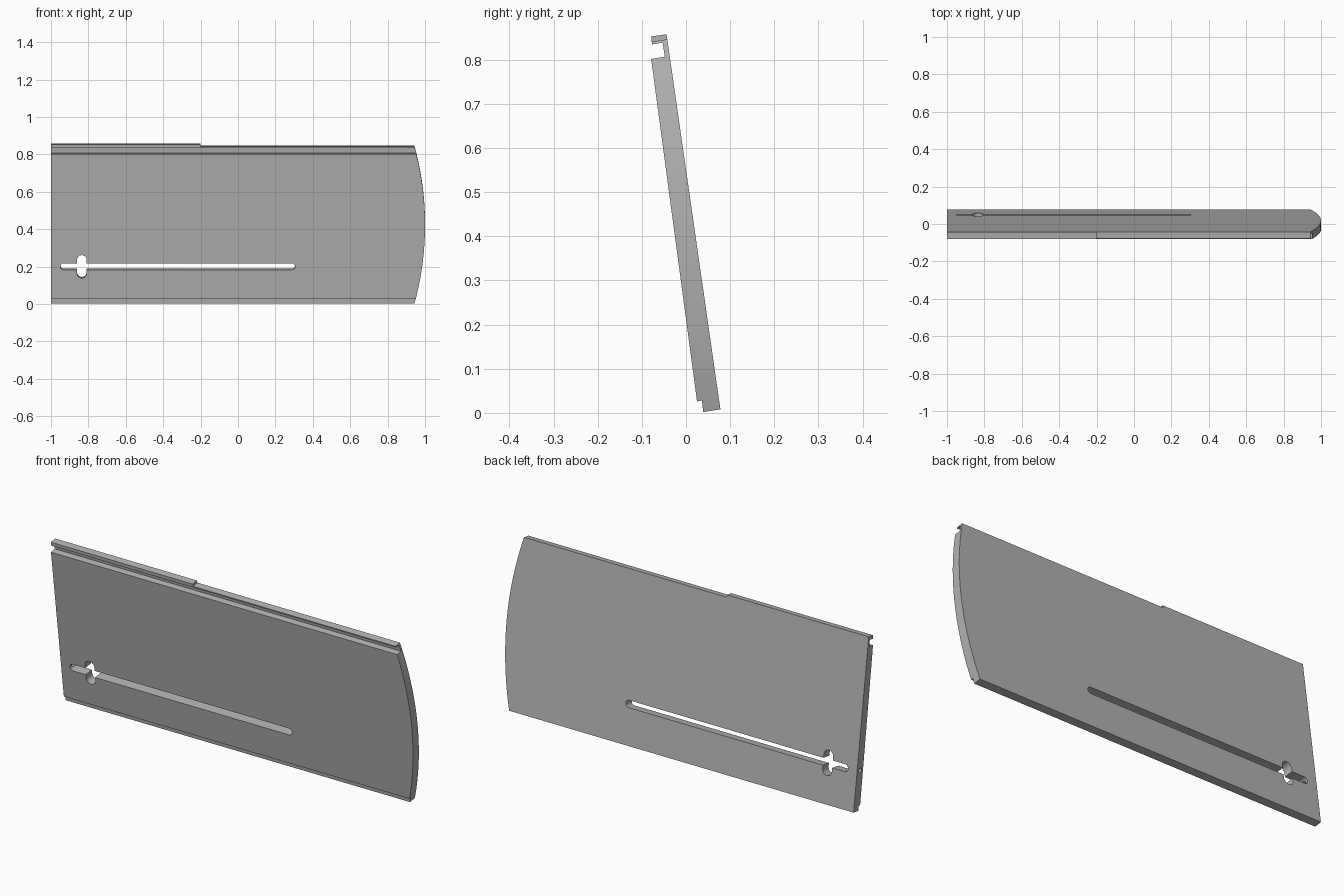
import bpy, bmesh
from math import sin, cos, pi, asin, radians
from mathutils import Matrix, Vector

cube = bpy.data.objects.get("Cube")
if cube:
    bpy.data.objects.remove(cube)

TILT = radians(8.1)

grey = bpy.data.materials.new("plain_grey")
grey.use_nodes = True
colour = (0.45, 0.45, 0.45, 1)
grey.diffuse_color = colour
grey.node_tree.nodes["Principled BSDF"].inputs["Base Color"].default_value = colour


def prism(name, start, sweep):
    """Solid made by sweeping a closed outline along a vector."""
    bm = bmesh.new()
    face = bm.faces.new([bm.verts.new(p) for p in start])
    ext = bmesh.ops.extrude_face_region(bm, geom=[face])
    moved = [v for v in ext["geom"] if isinstance(v, bmesh.types.BMVert)]
    bmesh.ops.translate(bm, verts=moved, vec=sweep)
    bmesh.ops.recalc_face_normals(bm, faces=bm.faces)
    mesh = bpy.data.meshes.new(name)
    bm.to_mesh(mesh)
    bm.free()
    obj = bpy.data.objects.new(name, mesh)
    bpy.context.collection.objects.link(obj)
    mesh.materials.append(grey)
    return obj


def tilted_prism(name, outline, pivot, depth=0.2):
    """Prism through the panel, square to its leaning face."""
    obj = prism(name, [(x, -depth, z) for x, z in outline], Vector((0, 2 * depth, 0)))
    obj.data.transform(Matrix.Translation(pivot) @ Matrix.Rotation(TILT, 4, "X"))
    return obj


def stadium(half_len, r, upright=False, cx=0.0, n=12):
    pts = []
    for side, base in ((1, -pi / 2), (-1, pi / 2)):
        for i in range(n + 1):
            a = base + pi * i / n
            pts.append((side * (half_len - r) + r * cos(a), r * sin(a)))
    if upright:
        pts = [(-z, x) for x, z in pts]
    return [(x + cx, z) for x, z in pts]


def boolean(target, cutter, operation="DIFFERENCE"):
    cutter.hide_render = True
    mod = target.modifiers.new(cutter.name, "BOOLEAN")
    mod.operation = operation
    mod.solver = "EXACT"
    mod.object = cutter
    bpy.context.view_layer.objects.active = target
    bpy.ops.object.modifier_apply(modifier=mod.name)
    bpy.data.objects.remove(cutter)


# Leaning panel: section with bottom rebate, top groove and lip
section = [(0.078, 0.008), (0.039, 0.002), (0.036, 0.028), (0.025, 0.026),
           (-0.079, 0.802), (-0.048, 0.807), (-0.053, 0.839), (-0.077, 0.835),
           (-0.079, 0.853), (-0.044, 0.858)]
panel = prism("sliding_panel", [(-1, y, z) for y, z in section], Vector((2.1, 0, 0)))

# Bowed right-hand end
R, half = 1.61, 0.5
sweep = asin(half / R)
bow = [(1 - R + R * cos(a), R * sin(a))
       for a in (sweep * (i / 20 - 1) for i in range(41))]
outline = [(-1.2, -half)] + bow + [(-1.2, half)]
boolean(panel, tilted_prism("end_outline", outline, (0, 0, 0.425)), "INTERSECT")

# Lower top edge along the longer right part
step = [(-0.2, 0), (1.2, 0), (1.2, 0.1), (-0.2, 0.1)]
boolean(panel, tilted_prism("top_step", step, (0, -0.045, 0.846)))

# Long slot with a short upright crossing slot
slot_pivot = (0, 0.001, 0.2)
boolean(panel, tilted_prism("long_slot", stadium(0.627, 0.018, cx=-0.322), slot_pivot))
boolean(panel, tilted_prism("cross_slot", stadium(0.062, 0.026, True, -0.835), slot_pivot))

# Small round hole from the left end into the slot
ring = [(-1.1, 0.026 + 0.011 * cos(2 * pi * i / 20), 0.204 + 0.011 * sin(2 * pi * i / 20))
        for i in range(20)]
boolean(panel, prism("pin_hole", ring, Vector((0.18, 0, 0))))

# Smooth curved walls, sharp edges elsewhere
bpy.ops.object.select_all(action="DESELECT")
panel.select_set(True)
bpy.context.view_layer.objects.active = panel
bpy.ops.object.shade_smooth_by_angle(angle=radians(30))
